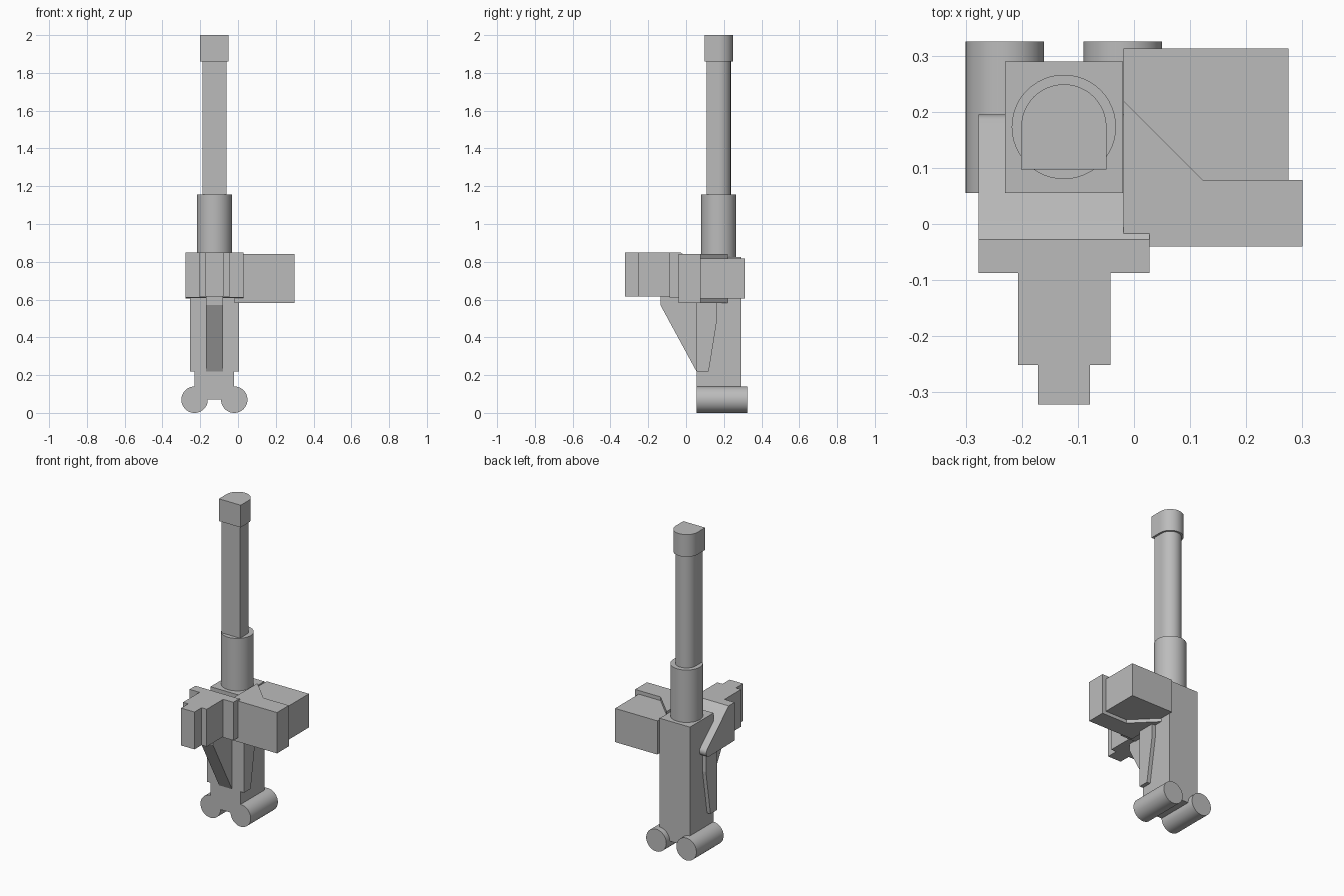
import bpy, bmesh, math
from mathutils import Vector

cube = bpy.data.objects.get("Cube")
if cube:
    bpy.data.objects.remove(cube, do_unlink=True)

grey = bpy.data.materials.new("plain_grey")
grey.use_nodes = True
colour = (0.5, 0.5, 0.5, 1)
grey.diffuse_color = colour
grey.node_tree.nodes["Principled BSDF"].inputs["Base Color"].default_value = colour


def prism(name, profile, axis, low, high, smooth=False):
    """Extrude a 2D profile along x, y or z between low and high."""
    place = {"x": lambda a, b: (low, a, b),
             "y": lambda a, b: (a, low, b),
             "z": lambda a, b: (a, b, low)}[axis]
    bm = bmesh.new()
    face = bm.faces.new([bm.verts.new(place(a, b)) for a, b in profile])
    out = bmesh.ops.extrude_face_region(bm, geom=[face])
    step = Vector([(high - low) * (axis == k) for k in "xyz"])
    bmesh.ops.translate(bm, vec=step,
                        verts=[g for g in out["geom"] if isinstance(g, bmesh.types.BMVert)])
    bmesh.ops.recalc_face_normals(bm, faces=bm.faces)
    mesh = bpy.data.meshes.new(name)
    bm.to_mesh(mesh)
    bm.free()
    mesh.materials.append(grey)
    ob = bpy.data.objects.new(name, mesh)
    bpy.context.collection.objects.link(ob)
    if smooth:
        bpy.ops.object.select_all(action="DESELECT")
        ob.select_set(True)
        bpy.context.view_layer.objects.active = ob
        bpy.ops.object.shade_smooth_by_angle(angle=math.radians(30))
    return ob


def box(name, x, y, z):
    return prism(name, [(x[0], y[0]), (x[1], y[0]), (x[1], y[1]), (x[0], y[1])], "z", *z)


def arc(cx, cy, r, start, end, n):
    angles = [math.radians(start + (end - start) * i / n) for i in range(n + 1)]
    return [(cx + r * math.cos(t), cy + r * math.sin(t)) for t in angles]


def circle(cx, cy, r):
    return arc(cx, cy, r, 0, 360, 48)[:-1]


def d_shape(cx, cy, r, flat):
    """Round at the back, square at the front."""
    return arc(cx, cy, r, 0, 180, 24) + [(cx - r, flat), (cx + r, flat)]


MID, AXIS = -0.125, 0.173   # column centre in x, barrel axis in y

# Column with round feet and side fins
box("column", (-0.23, -0.02), (0.055, 0.29), (0.07, 0.825))
fin = [(0.055, 0.22), (0.12, 0.22), (0.165, 0.5), (0.165, 0.62), (0.055, 0.62)]
for side, s in (("left", 1), ("right", -1)):
    prism(side + "_foot", circle(MID + s * 0.105, 0.07, 0.07), "y", 0.055, 0.325, True)
    prism(side + "_fin", fin, "x", *sorted((MID + s * 0.1, MID + s * 0.129)))

# Barrel: round sleeve, flat-fronted tube and muzzle cap
prism("barrel_sleeve", circle(MID, AXIS, 0.093), "z", 0.8, 1.155, True)
prism("barrel_tube", d_shape(MID, AXIS, 0.064, 0.108), "z", 1.1, 1.87, True)
prism("muzzle_cap", d_shape(MID, AXIS, 0.076, 0.097), "z", 1.86, 2.0, True)

# Front clamp with sloping rounded arms, stepped nose and gusset
clamp = [(-0.087, 0.61), (-0.087, 0.85), (-0.028, 0.85)]
clamp += arc(0.165, 0.635, 0.03, 45, -90, 12)
prism("front_clamp", clamp, "x", -0.277, 0.028, True)
box("nose_block", (-0.207, -0.042), (-0.251, -0.08), (0.615, 0.85))
box("nose_tip", (-0.171, -0.078), (-0.322, -0.25), (0.615, 0.85))
prism("front_gusset", [(-0.135, 0.62), (-0.135, 0.57), (0.055, 0.22), (0.07, 0.62)],
      "x", -0.17, -0.08)

# Side housing
plate = [(-0.019, -0.04), (0.3, -0.04), (0.3, 0.078), (0.123, 0.078), (-0.019, 0.22)]
prism("side_housing", plate, "z", 0.583, 0.84)
box("side_housing_rear", (-0.019, 0.275), (0.06, 0.313), (0.605, 0.817))
